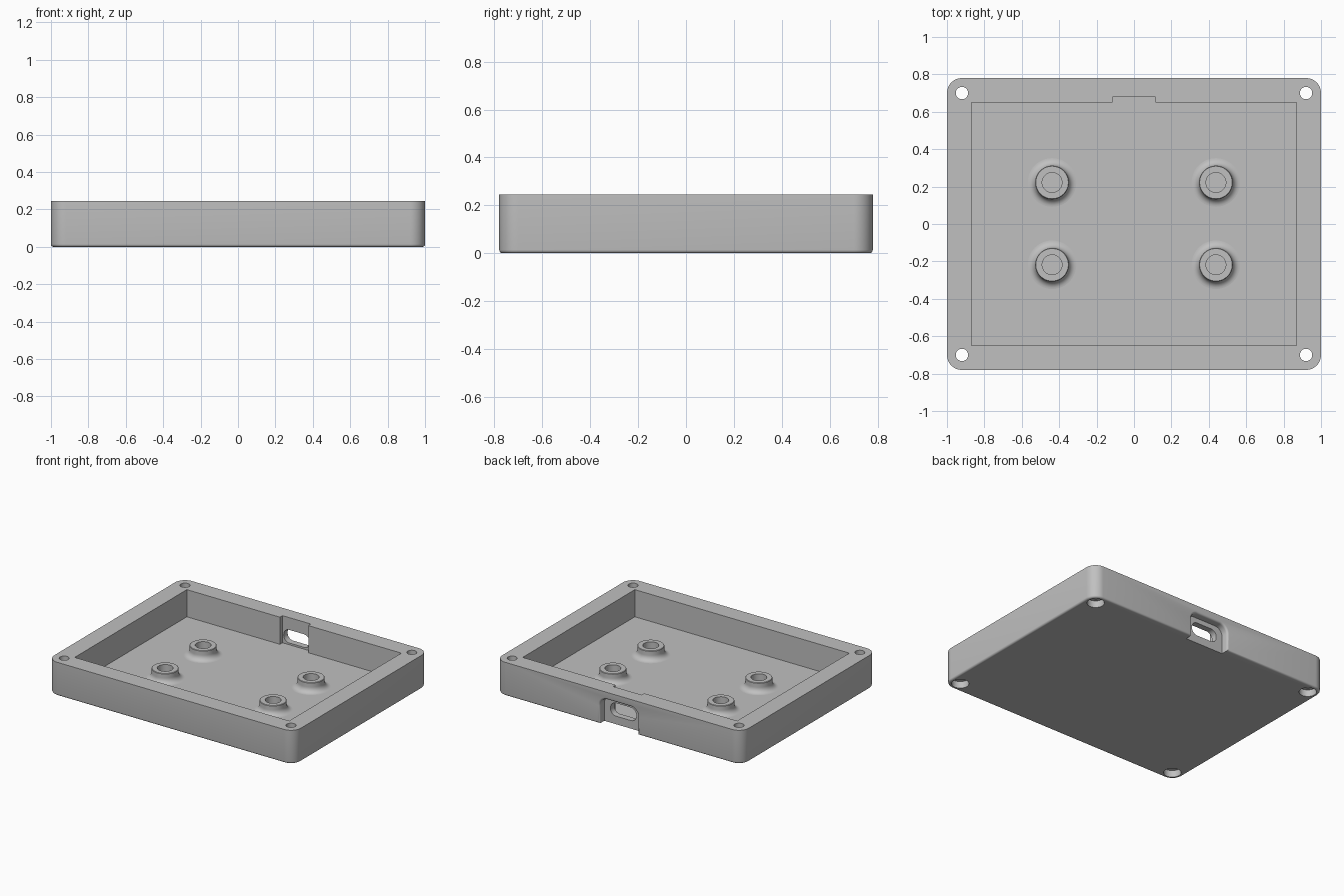
import bpy, bmesh, math

cube = bpy.data.objects.get("Cube")
if cube:
    bpy.data.objects.remove(cube, do_unlink=True)

grey = bpy.data.materials.new("plain grey")
grey.use_nodes = True
colour = (0.53, 0.53, 0.53, 1)
grey.diffuse_color = colour
grey.node_tree.nodes["Principled BSDF"].inputs["Base Color"].default_value = colour

HEIGHT, FLOOR = 0.245, 0.046
HALF_X, HALF_Y, CORNER = 1.0, 0.78, 0.08


def finish(name, bm):
    bmesh.ops.recalc_face_normals(bm, faces=bm.faces)
    mesh = bpy.data.meshes.new(name)
    bm.to_mesh(mesh)
    bm.free()
    mesh.materials.append(grey)
    obj = bpy.data.objects.new(name, mesh)
    bpy.context.collection.objects.link(obj)
    return obj


def outline(half_u, half_v, radius, steps=12):
    """Rounded rectangle around the origin."""
    points = []
    for k, (su, sv) in enumerate([(1, 1), (-1, 1), (-1, -1), (1, -1)]):
        for i in range(steps + 1):
            a = (k + i / steps) * math.pi / 2
            points.append((su * (half_u - radius) + radius * math.cos(a),
                           sv * (half_v - radius) + radius * math.sin(a)))
    return points


def loft(name, half_u, half_v, radius, sections, place):
    """Stack rounded rectangles given as (level, outset)."""
    bm = bmesh.new()
    rings = []
    for level, grow in sections:
        pts = outline(half_u + grow, half_v + grow, radius + grow)
        rings.append([bm.verts.new(place(u, v, level)) for u, v in pts])
    for low, high in zip(rings, rings[1:]):
        for i in range(len(low)):
            j = (i + 1) % len(low)
            bm.faces.new((low[i], low[j], high[j], high[i]))
    bm.faces.new(rings[0][::-1])
    bm.faces.new(rings[-1])
    return finish(name, bm)


def box(name, low, high):
    bm = bmesh.new()
    bmesh.ops.create_cube(bm, size=1)
    for v in bm.verts:
        v.co = [(l + h) / 2 + c * (h - l) for l, h, c in zip(low, high, v.co)]
    return finish(name, bm)


def lathe(name, profile, x, y, closed=False, steps=48):
    """Spin (radius, height) points about a vertical axis."""
    bm = bmesh.new()
    verts = [bm.verts.new((r, 0, z)) for r, z in profile]
    edges = [bm.edges.new(pair) for pair in zip(verts, verts[1:])]
    bmesh.ops.spin(bm, geom=verts + edges, cent=(0, 0, 0), axis=(0, 0, 1),
                   angle=math.tau, steps=steps)
    bmesh.ops.remove_doubles(bm, verts=bm.verts, dist=1e-5)
    bmesh.ops.translate(bm, verts=bm.verts, vec=(x, y, 0))
    return finish(name, bm)


def cut(target, cutter):
    mod = target.modifiers.new("cut", "BOOLEAN")
    mod.operation, mod.solver, mod.object = "DIFFERENCE", "EXACT", cutter
    bpy.context.view_layer.objects.active = target
    bpy.ops.object.modifier_apply(modifier=mod.name)
    bpy.data.objects.remove(cutter, do_unlink=True)


def smooth(obj):
    bpy.ops.object.select_all(action="DESELECT")
    obj.select_set(True)
    bpy.context.view_layer.objects.active = obj
    bpy.ops.object.shade_smooth_by_angle(angle=math.radians(35))


def arc(level, start, size, sign, steps=4):
    """Quarter-round edge sections ending at the given level."""
    return [(level + sign * size * (1 - math.cos(t)), start + size * (1 - math.sin(t)))
            for t in [i / steps * math.pi / 2 for i in range(steps + 1)]]


# Tray body with a softened bottom edge
bevel = 0.014
base = [(bevel * (1 - math.sin(t)), -bevel * (1 - math.cos(t)))
        for t in [math.pi / 2 * (1 - i / 4) for i in range(5)]]
base.reverse()
base = sorted(base)
tray = loft("tray", HALF_X, HALF_Y, CORNER, base + [(HEIGHT, 0)],
            lambda u, v, h: (u, v, h))

# Cavity and the connector notch in the back wall
cut(tray, box("cavity", (-0.87, -0.65, FLOOR), (0.87, 0.65, 0.5)))
cut(tray, box("connector_notch", (-0.115, 0.6, FLOOR), (0.115, 0.68, 0.5)))

# Recess outside the port, open at the bottom, with a rounded lip
lip = [(0.9, 0.015)] + arc(HALF_Y, 0, 0.015, -1)
cut(tray, loft("port_recess", 0.155, 0.2, 0.06, lip + [(0.725, 0)],
               lambda u, v, h: (u, h, v - 0.01)))

# Port slot
cut(tray, loft("port_slot", 0.105, 0.048, 0.045, [(0.62, 0), (0.85, 0)],
               lambda u, v, h: (u, h, v + 0.107)))

# Corner screw holes, counterbored from below
for sx in (-1, 1):
    for sy in (-1, 1):
        profile = [(0, -0.1), (0.058, -0.1), (0.058, 0.05),
                   (0.033, 0.05), (0.033, 0.4), (0, 0.4)]
        cut(tray, lathe("screw_hole", profile, sx * (HALF_X - CORNER),
                        sy * (HALF_Y - CORNER)))
smooth(tray)

# Board standoffs: blind hole, flat rim, flared foot
flare = 0.04
foot = [(0.09 + flare * (1 - math.cos(t)), FLOOR + flare * (1 - math.sin(t)))
        for t in [i / 8 * math.pi / 2 for i in range(9)]]
for x, side in ((-0.438, "right"), (0.438, "left")):
    for y, end in ((-0.218, "front"), (0.222, "back")):
        profile = [(0, FLOOR + 0.003), (0.053, FLOOR + 0.003), (0.053, 0.118),
                   (0.087, 0.118), (0.09, 0.115)] + foot
        smooth(lathe(f"standoff_{end}_{side}", profile, x, y))
